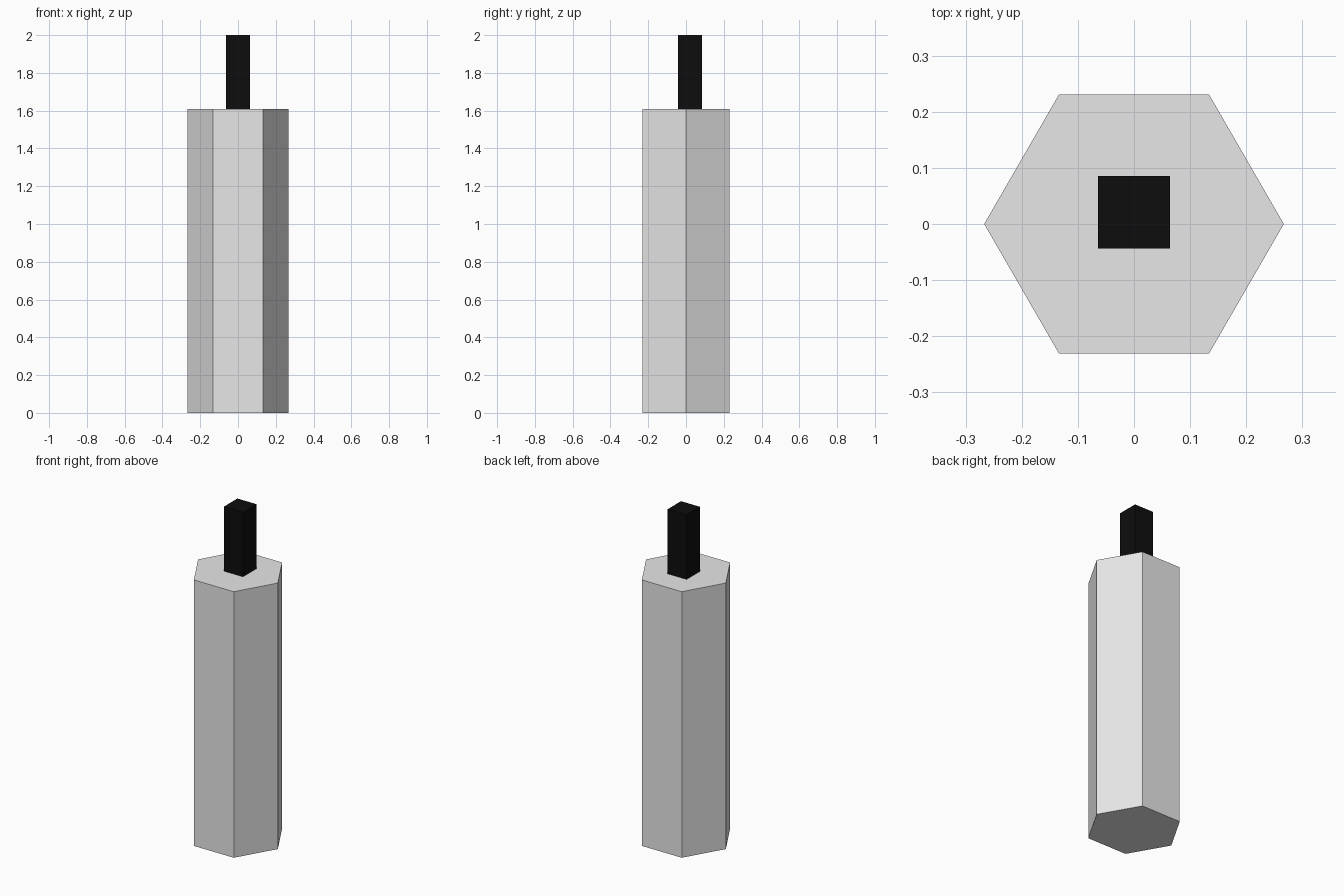
import bpy
import math

if "Cube" in bpy.data.objects:
    bpy.data.objects.remove(bpy.data.objects["Cube"])


def material(name, rgb):
    m = bpy.data.materials.new(name)
    m.diffuse_color = (*rgb, 1.0)
    m.use_nodes = True
    m.node_tree.nodes["Principled BSDF"].inputs["Base Color"].default_value = m.diffuse_color
    return m


def finish(name, mat):
    ob = bpy.context.object
    ob.name = name
    ob.data.name = name
    ob.data.materials.append(mat)
    bpy.ops.object.transform_apply(location=False, rotation=True, scale=True)
    return ob


BODY_H, TOP = 1.61, 2.0
grey = material("light grey", (0.8, 0.8, 0.8))
black = material("black", (0.004, 0.004, 0.004))

# Hexagonal body, corners on the x axis
bpy.ops.mesh.primitive_cylinder_add(vertices=6, radius=0.267, depth=BODY_H,
                                    location=(0, 0, BODY_H / 2),
                                    rotation=(0, 0, math.radians(30)))
finish("hexagonal_body", grey)

# Square wick, slightly behind the centre
bpy.ops.mesh.primitive_cube_add(size=1, location=(0, 0.021, (BODY_H + TOP) / 2))
bpy.context.object.scale = (0.128, 0.129, TOP - BODY_H)
finish("wick", black)
